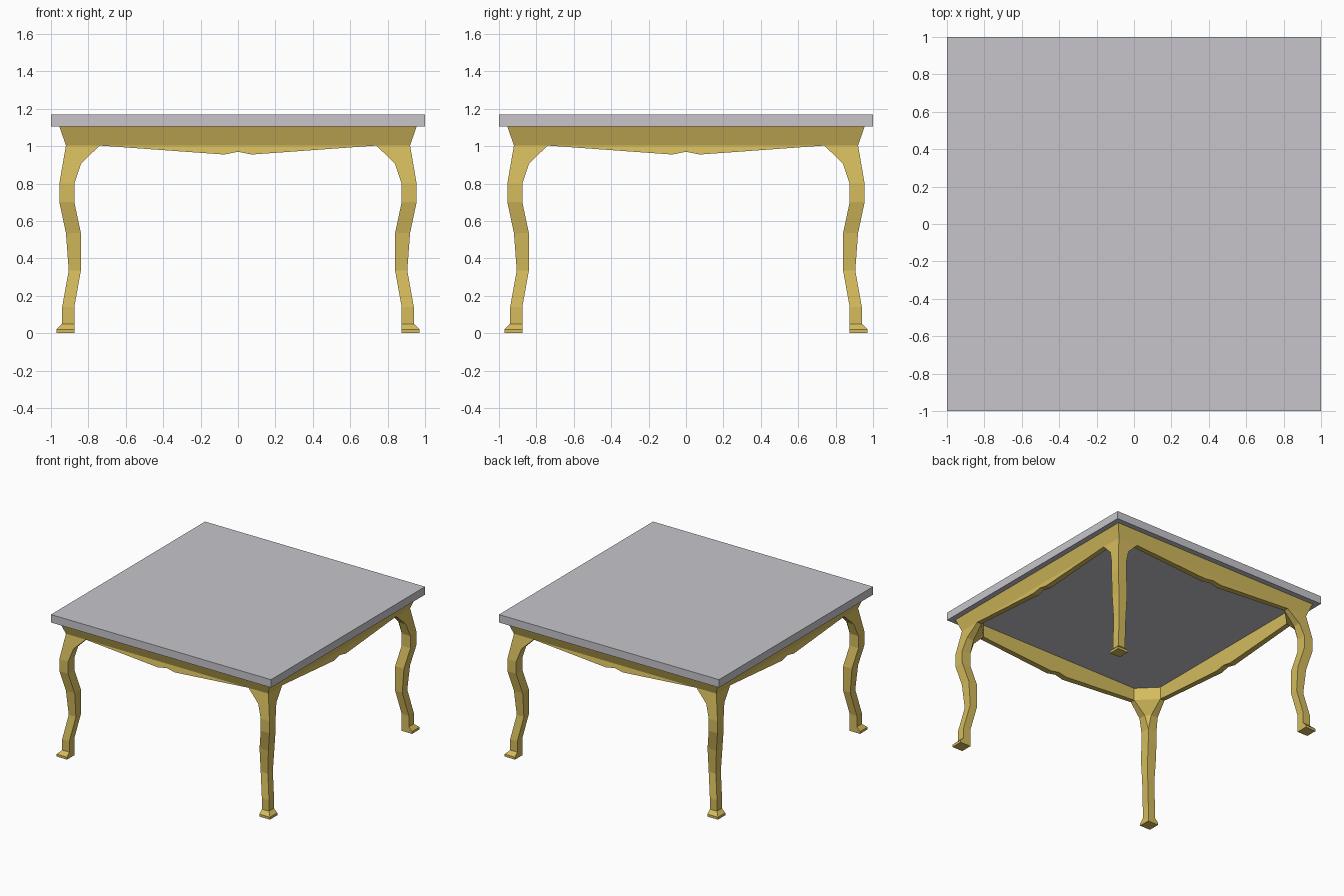
import bpy, bmesh, math
from mathutils import Matrix

if "Cube" in bpy.data.objects:
    bpy.data.objects.remove(bpy.data.objects["Cube"])


def material(name, rgb):
    m = bpy.data.materials.new(name)
    m.diffuse_color = (*rgb, 1)
    m.use_nodes = True
    m.node_tree.nodes["Principled BSDF"].inputs["Base Color"].default_value = m.diffuse_color
    return m


GOLD = material("gold wood", (0.66, 0.50, 0.11))
GREY = material("grey top", (0.57, 0.56, 0.60))


def loft(name, rings, mat, turn):
    """Skin a row of equal-length closed rings, cap both ends, turn about z."""
    bm = bmesh.new()
    vs = [[bm.verts.new(p) for p in ring] for ring in rings]
    n = len(rings[0])
    for a, b in zip(vs, vs[1:]):
        for i in range(n):
            j = (i + 1) % n
            bm.faces.new((a[i], a[j], b[j], b[i]))
    bm.faces.new(vs[0][::-1])
    bm.faces.new(vs[-1])
    bmesh.ops.remove_doubles(bm, verts=bm.verts, dist=0.0005)
    bmesh.ops.recalc_face_normals(bm, faces=bm.faces)
    bm.transform(Matrix.Rotation(turn, 4, 'Z'))
    me = bpy.data.meshes.new(name)
    bm.to_mesh(me)
    bm.free()
    me.materials.append(mat)
    ob = bpy.data.objects.new(name, me)
    bpy.context.collection.objects.link(ob)
    return ob


# Leg profile: height, outer edge, inner edge, inside corner bevel start
LEG = [
    (0.00, 0.97, 0.875, 0.875), (0.02, 0.97, 0.875, 0.875),
    (0.05, 0.94, 0.875, 0.875), (0.14, 0.94, 0.875, 0.875),
    (0.335, 0.905, 0.84, 0.84), (0.535, 0.92, 0.84, 0.84),
    (0.70, 0.955, 0.875, 0.875), (0.80, 0.955, 0.875, 0.875),
    (0.905, 0.937, 0.84, 0.875), (1.003, 0.92, 0.74, 0.88),
    (1.105, 0.955, 0.74, 0.88),
]
leg_rings = [[(o, -o, z), (o, -i, z), (m, -i, z), (i, -m, z), (i, -o, z)]
             for z, o, i, m in LEG]

# Apron stations: x and height of the scalloped lower edge
APRON = [(-0.74, 1.003), (-0.075, 0.955), (0, 0.97), (0.075, 0.955), (0.74, 1.003)]
apron_rings = [[(x, -0.955, 1.105), (x, -0.92, 1.003),
                (x, -0.92 - (1.003 - z) * 0.175, z),
                (x, -0.88, z), (x, -0.88, 1.105)] for x, z in APRON]

# Four legs and four aprons
corners = ("front_right", "back_right", "back_left", "front_left")
sides = ("front", "right", "back", "left")
for k in range(4):
    loft(corners[k] + "_leg", leg_rings, GOLD, k * math.pi / 2)
    loft(sides[k] + "_apron", apron_rings, GOLD, k * math.pi / 2)

# Table top slab
square = [(-1, -1), (1, -1), (1, 1), (-1, 1)]
loft("table_top", [[(x, y, z) for x, y in square] for z in (1.105, 1.17)], GREY, 0)
